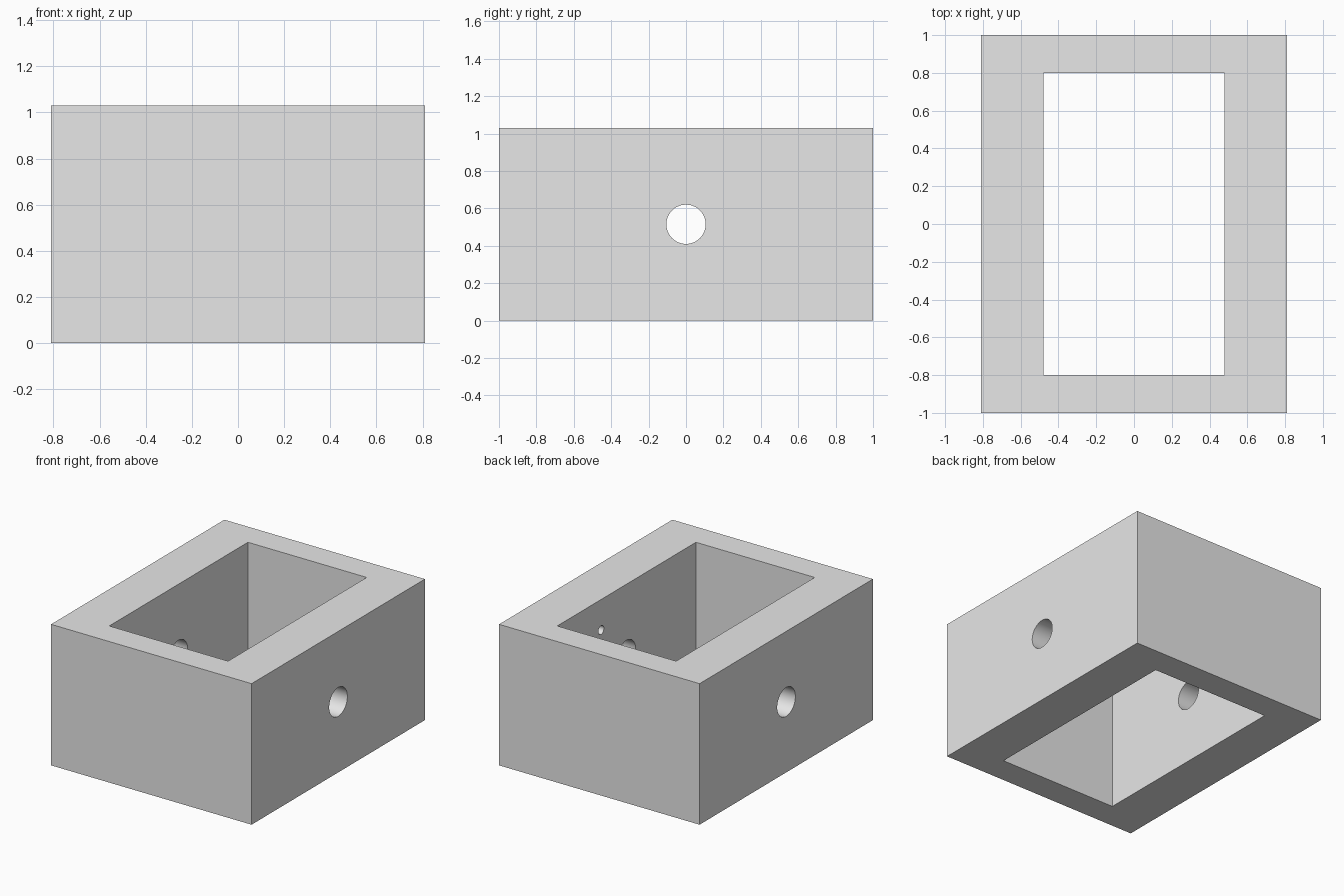
import bpy, bmesh, math
from mathutils import Matrix, Vector

if "Cube" in bpy.data.objects:
    bpy.data.objects.remove(bpy.data.objects["Cube"], do_unlink=True)

HALF_X, HALF_Y, HEIGHT = 0.81, 1.0, 1.03
CAVITY_X, CAVITY_Y = 0.48, 0.80
MID_Z = HEIGHT / 2
RAIL_X = (HALF_X + CAVITY_X) / 2


def add_object(name, bm):
    bmesh.ops.recalc_face_normals(bm, faces=bm.faces[:])
    mesh = bpy.data.meshes.new(name)
    bm.to_mesh(mesh)
    bm.free()
    obj = bpy.data.objects.new(name, mesh)
    bpy.context.collection.objects.link(obj)
    return obj


def box(name, sx, sy, z0, z1):
    bm = bmesh.new()
    bmesh.ops.create_cube(bm, size=1)
    bmesh.ops.scale(bm, vec=(sx, sy, z1 - z0), verts=bm.verts)
    bmesh.ops.translate(bm, vec=(0, 0, (z0 + z1) / 2), verts=bm.verts)
    return add_object(name, bm)


def aim(bm, point, direction):
    """Move geometry drawn along +z so that it starts at point, along direction."""
    turn = Vector(direction).to_track_quat('Z', 'Y').to_matrix().to_4x4()
    bm.transform(Matrix.Translation(point) @ turn)


def drill(point, direction, radius, depth, lead=0.1, sides=48):
    bm = bmesh.new()
    bmesh.ops.create_cone(bm, cap_ends=True, segments=sides, radius1=radius,
                          radius2=radius, depth=depth + lead)
    bmesh.ops.translate(bm, vec=(0, 0, (depth - lead) / 2), verts=bm.verts)
    aim(bm, point, direction)
    return add_object("drill_cutter", bm)


def tap(point, direction, inner=0.071, outer=0.082, pitch=0.03, depth=0.25, sides=32):
    """Helical thread: crest and root rows wind up one pitch per turn."""
    bm = bmesh.new()
    start = -2.3 * pitch
    rows = 2 * int((depth - start) / pitch)
    grid = []
    for i in range(rows + 2):
        radius = outer if i % 2 else inner
        # the last two rows only hold the seam vertex of the rows below
        count = sides if i < rows else 1
        row = []
        for j in range(count):
            a = math.tau * j / sides
            z = start + pitch * (i / 2 + j / sides)
            row.append(bm.verts.new((radius * math.cos(a), radius * math.sin(a), z)))
        grid.append(row)

    def vert(i, j):
        return grid[i][j] if j < sides else grid[i + 2][0]

    for i in range(rows - 1):
        for j in range(sides):
            bm.faces.new((vert(i, j), vert(i, j + 1), vert(i + 1, j + 1), vert(i + 1, j)))
    # close both helical ends with fans
    for i, seam in ((0, 1), (rows - 1, rows)):
        loop = [vert(i, j) for j in range(sides + 1)] + [grid[seam][0]]
        centre = bm.verts.new((0, 0, start + pitch * (i / 2 + 0.5)))
        for a, b in zip(loop, loop[1:] + loop[:1]):
            bm.faces.new((a, b, centre))
    bmesh.ops.triangulate(bm, faces=bm.faces[:])
    aim(bm, point, direction)
    return add_object("thread_cutter", bm)


# Main block and the openings cut into it
block = box("housing_block", 2 * HALF_X, 2 * HALF_Y, 0, HEIGHT)
cutters = [box("cavity_cutter", 2 * CAVITY_X, 2 * CAVITY_Y, -0.1, HEIGHT + 0.1)]

# Shaft bore through both side walls
cutters.append(drill((-HALF_X, 0, MID_Z), (1, 0, 0), 0.105, 2 * HALF_X + 0.1))

for side in (-1, 1):
    # Threaded holes on the outer side walls
    for y in (-0.387, 0.387):
        cutters.append(tap((side * HALF_X, y, MID_Z), (-side, 0, 0)))
    # Threaded holes and round foot recesses underneath
    for y in (-0.32, 0, 0.32):
        cutters.append(tap((side * RAIL_X, y, 0), (0, 0, 1)))
    for y in (-0.65, 0.65):
        cutters.append(drill((side * RAIL_X, y, 0), (0, 0, 1), 0.135, 0.068))

# Small mounting holes on the inside of the left wall
for y in (-0.294, 0.294):
    for dz in (-0.292, 0.292):
        cutters.append(drill((CAVITY_X, y, MID_Z + dz), (1, 0, 0), 0.032, 0.2, sides=24))
for degrees in (30, 150, 270):
    a = math.radians(degrees)
    spot = (CAVITY_X, 0.256 * math.cos(a), MID_Z + 0.256 * math.sin(a))
    cutters.append(drill(spot, (1, 0, 0), 0.024, 0.2, sides=24))

# Apply every cut
bpy.ops.object.select_all(action='DESELECT')
bpy.context.view_layer.objects.active = block
block.select_set(True)
for cutter in cutters:
    cutter.hide_render = True
    mod = block.modifiers.new("cut", 'BOOLEAN')
    mod.operation = 'DIFFERENCE'
    mod.solver = 'EXACT'
    mod.object = cutter
    bpy.ops.object.modifier_apply(modifier=mod.name)
    bpy.data.objects.remove(cutter, do_unlink=True)

# Single grey finish
grey = bpy.data.materials.new("light_grey")
grey.use_nodes = True
colour = (0.8, 0.8, 0.8, 1)
grey.diffuse_color = colour
grey.node_tree.nodes["Principled BSDF"].inputs["Base Color"].default_value = colour
block.data.materials.clear()
block.data.materials.append(grey)
for face in block.data.polygons:
    face.material_index = 0
bpy.ops.object.shade_smooth_by_angle(angle=math.radians(25))
